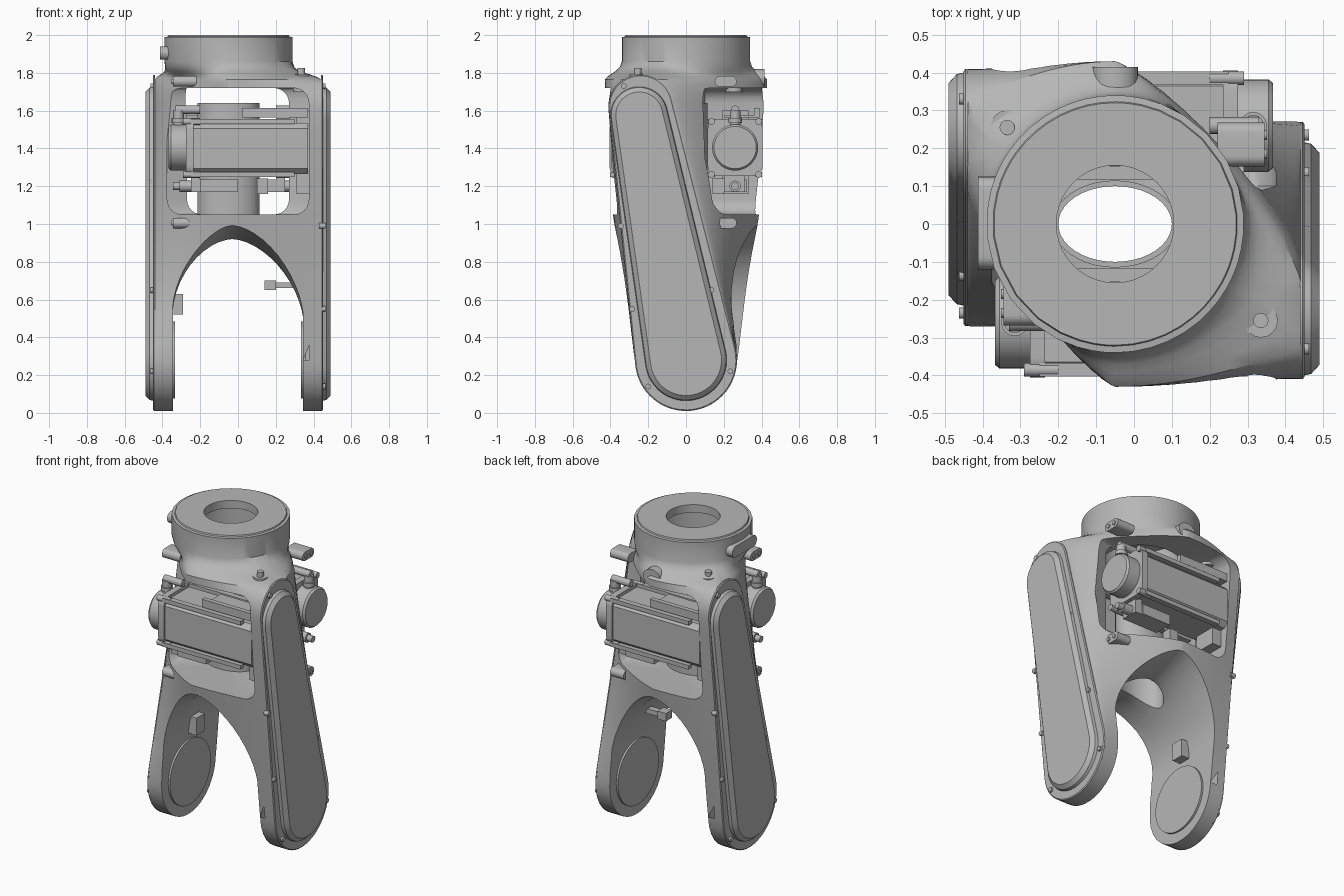
import bpy, bmesh
from math import sin, cos, pi, acos, atan2, hypot, sqrt

cube = bpy.data.objects.get("Cube")
if cube:
    bpy.data.objects.remove(cube)

grey = bpy.data.materials.new("cast grey")
grey.use_nodes = True
GREY = (0.47, 0.47, 0.47, 1)
grey.diffuse_color = GREY
grey.node_tree.nodes["Principled BSDF"].inputs["Base Color"].default_value = GREY

# Capsules given as upper and lower end circles: y, z, radius
ARM = ((-0.24, 1.62, 0.17), (0.0, 0.28, 0.27))
LID = ((-0.248, 1.575, 0.148), (0.0, 0.28, 0.212))
HUB = -0.05                 # x of the collar axis


def smooth(ob):
    bpy.ops.object.select_all(action='DESELECT')
    ob.select_set(True)
    bpy.context.view_layer.objects.active = ob
    bpy.ops.object.shade_smooth_by_angle(angle=0.55)


def loft(name, rings):
    """Skin a stack of rings with equal point counts and cap both ends."""
    bm = bmesh.new()
    rows = [[bm.verts.new(p) for p in ring] for ring in rings]
    n = len(rows[0])
    for a, b in zip(rows, rows[1:]):
        for i in range(n):
            j = (i + 1) % n
            bm.faces.new((a[i], a[j], b[j], b[i]))
    bm.faces.new(rows[0])
    bm.faces.new(rows[-1])
    bmesh.ops.recalc_face_normals(bm, faces=bm.faces)
    me = bpy.data.meshes.new(name)
    bm.to_mesh(me)
    bm.free()
    me.materials.append(grey)
    ob = bpy.data.objects.new(name, me)
    bpy.context.collection.objects.link(ob)
    smooth(ob)
    return ob


def place(axis, u, v, w):
    return {'x': (w, u, v), 'y': (u, w, v), 'z': (u, v, w)}[axis]


def prism(name, outline, axis, a, b):
    return loft(name, [[place(axis, u, v, w) for u, v in outline] for w in (a, b)])


def ellipse(u, v, ru, rv=None, n=40):
    rv = rv or ru
    return [(u + ru * cos(2 * pi * i / n), v + rv * sin(2 * pi * i / n)) for i in range(n)]


def rounded(u0, u1, v0, v1, r, n=6):
    pts = []
    for k, (u, v) in enumerate(((u1 - r, v1 - r), (u0 + r, v1 - r), (u0 + r, v0 + r), (u1 - r, v0 + r))):
        pts += [(u + r * cos((k + i / n) * pi / 2), v + r * sin((k + i / n) * pi / 2)) for i in range(n + 1)]
    return pts


def box(name, x, y, z):
    return prism(name, [(x[0], y[0]), (x[1], y[0]), (x[1], y[1]), (x[0], y[1])], 'z', *z)


def twin(ob):
    """Repeat a part turned half round the vertical axis."""
    other = ob.copy()
    other.name = "opposite_" + ob.name
    other.rotation_euler.z = pi
    bpy.context.collection.objects.link(other)


def cut(ob, cutter):
    mod = ob.modifiers.new("cut", 'BOOLEAN')
    mod.operation, mod.solver, mod.object = 'DIFFERENCE', 'EXACT', cutter
    bpy.context.view_layer.objects.active = ob
    bpy.ops.object.modifier_apply(modifier=mod.name)
    bpy.data.objects.remove(cutter)


def capsule(ends, inset, n=24):
    top, low = ends
    dy, dz = top[0] - low[0], top[1] - low[1]
    turn, a = atan2(dz, dy), acos((low[2] - top[2]) / hypot(dy, dz))
    pts = []
    for (y, z, r), start, end in ((top, turn - a, turn + a), (low, turn + a, turn + 2 * pi - a)):
        for i in range(n + 1):
            t = start + (end - start) * i / n
            pts.append((y + (r - inset) * cos(t), z + (r - inset) * sin(t)))
    return pts


def arm_span(z):
    """Front and rear y of the tilted arm at a height."""
    lo, hi = 9, -9
    for i in range(201):
        y, c, r = (l + (t - l) * i / 200 for t, l in zip(*ARM))
        if abs(z - c) < r:
            h = sqrt(r * r - (z - c) ** 2)
            lo, hi = min(lo, y - h), max(hi, y + h)
    return lo, hi


def face_y(z, front):
    """Depth of the front face at the collar axis."""
    if z < 0.35:
        return front
    if z > 1.68:
        return -0.43
    return min(front, -min(0.415, 0.285 + 0.145 * (z - 0.35)))


def half_ring(z, hub):
    """Arm edge, flat face, rounded corner and far arm's side."""
    front, rear = arm_span(min(z, 1.785))
    mid = face_y(z, front)
    pts = [(0.44 + (hub - 0.44) * i / 8, front + (mid - front) * sin(i * pi / 16)) for i in range(8)]
    for i in range(15):
        t = i / 14 * pi / 2
        pts.append((hub - (0.44 + hub) * sin(t) ** 1.6, -rear + (mid + rear) * max(cos(t), 0) ** 1.6))
    return pts + [(-0.44, -rear + (rear - front) * i / 4) for i in (1, 2, 3)]


def housing_ring(z, blend=0.0, radius=0.34):
    ring = []
    for x, y in half_ring(z, HUB) + [(-x, -y) for x, y in half_ring(z, -HUB)]:
        d = hypot(x - HUB, y)
        cx, cy = HUB + (x - HUB) / d * radius, y / d * radius
        ring.append((x + (cx - x) * blend, y + (cy - y) * blend, z))
    return ring


# Housing: two opposed arms merging into a shoulder and a round collar
levels = [0.011, 0.016, 0.025, 0.04, 0.07, 0.11, 0.16, 0.22, 0.28, 0.36, 0.5, 0.7, 0.9, 1.05, 1.25,
          1.4, 1.5, 1.6, 1.65, 1.7, 1.74, 1.765]
rings = [housing_ring(z) for z in levels]
rings += [housing_ring(z, b) for z, b in ((1.78, 0.15), (1.795, 0.4), (1.81, 0.65), (1.83, 0.88), (1.86, 1), (1.99, 1))]
rings += [housing_ring(1.992, 1, 0.323), housing_ring(2.0, 1, 0.32)]
housing = loft("housing", rings)

# Arch between the legs, flaring towards both faces
arch = [(0.345, -0.1)]
for i in range(25):
    t = pi * i / 24
    arch.append((0.345 * cos(t) * abs(cos(t)) ** 0.15 - 0.03 * sin(t), 0.5 + 0.42 * abs(sin(t)) ** 1.15))
arch.append((-0.345, -0.1))
cut(housing, loft("arch_cutter", [[(x, y, z * s) for x, z in arch]
                                  for y, s in ((-0.5, 1.12), (-0.15, 1), (0.15, 1), (0.5, 1.12))]))
# Motor bays front and back, joined by a narrower passage
cut(housing, loft("bay_cutter", [[(x, y, z) for x, z in rounded(-w, w, 1.05, 1.72, 0.08)] for y, w in
                                 ((-0.6, 0.375), (-0.1, 0.375), (-0.07, 0.27), (0.07, 0.27), (0.1, 0.375), (0.6, 0.375))]))
# Hollow collar with a thin top plate, and the shaft hole in the floor
cut(housing, prism("collar_cutter", ellipse(HUB, 0, 0.24), 'z', 1.6, 1.95))
cut(housing, prism("bore_cutter", ellipse(HUB, 0, 0.155), 'z', 1.9, 2.1))
cut(housing, prism("floor_cutter", ellipse(HUB, 0, 0.15, 0.1), 'z', 0.5, 1.2))
smooth(housing)

# Hollow shaft through the bay
shaft = prism("hollow_shaft", ellipse(HUB, 0, 0.165, 0.115), 'z', 1.02, 1.64)
cut(shaft, prism("shaft_cutter", ellipse(HUB, 0, 0.15, 0.1), 'z', 0.9, 1.8))
smooth(shaft)

# Belt covers: flange following the arm, with a chamfered lid
twin(loft("cover_flange", [[(x, y, z) for y, z in capsule(ARM, inset)] for x, inset in
                           ((0.439, 0), (0.445, 0), (0.45, 0.006))]))
twin(loft("cover_lid", [[(x, y, z) for y, z in capsule(LID, inset)] for x, inset in
                        ((0.44, -0.006), (0.468, 0), (0.49, 0.024))]))
for y, z in ((-0.33, 1.73), (-0.02, 1.22), (0.135, 0.65), (0.235, 0.22), (-0.2, 0.14), (-0.285, 0.55), (-0.345, 0.99)):
    twin(prism("cover_screw", ellipse(y, z, 0.015, n=12), 'x', 0.43, 0.462))

# Joint discs inside the leg ends
twin(prism("joint_disc", ellipse(0, 0.28, 0.205, n=48), 'x', 0.333, 0.36))

# Motor, seen at the front; its twin sits at the back
MY, MZ = -0.26, 1.405
twin(prism("motor_body", rounded(-0.395, -0.125, 1.265, 1.535, 0.03, 1), 'x', -0.24, 0.37))
twin(prism("motor_flange", rounded(-0.405, -0.115, 1.255, 1.555, 0.05), 'x', -0.275, -0.235))
twin(loft("motor_cap", [[(x, y, z) for y, z in ellipse(MY, MZ, r)] for x, r in
                        ((-0.25, 0.122), (-0.355, 0.122), (-0.367, 0.112))]))
for z in (1.262, 1.542):
    for y in (-0.385, -0.135):
        twin(box("motor_rail", (-0.25, 0.3), (y - 0.018, y + 0.018), (z - 0.013, z + 0.013)))
        twin(prism("flange_bolt", ellipse(y, z, 0.018, n=12), 'x', -0.29, -0.2))
twin(box("motor_top_plate", (0.02, 0.37), (-0.39, -0.36), (1.565, 1.615)))
twin(box("motor_top_shelf", (0.02, 0.37), (-0.39, -0.2), (1.565, 1.575)))
twin(box("upper_mount", (0.31, 0.375), (-0.33, -0.19), (1.52, 1.6)))
twin(box("lower_mount", (0.31, 0.375), (-0.33, -0.19), (1.16, 1.28)))

# Cable plugs above and below the motor
twin(prism("upper_plug", ellipse(-0.315, MY, 0.028, n=16), 'z', 1.51, 1.6))
twin(prism("upper_plug_collar", ellipse(-0.315, MY, 0.036, n=16), 'z', 1.535, 1.56))
twin(prism("upper_elbow", ellipse(MY, 1.605, 0.022, n=16), 'x', -0.33, -0.2))
twin(prism("lower_plug", ellipse(MY, 1.2, 0.03, n=16), 'x', -0.31, -0.19))
twin(prism("lower_plug_tip", ellipse(MY, 1.2, 0.02, n=16), 'x', -0.345, -0.3))
twin(box("plug_bracket", (-0.25, -0.2), (-0.31, -0.2), (1.17, 1.28)))
twin(box("cable_tray", (-0.2, 0.0), (-0.32, -0.2), (1.17, 1.235)))
twin(box("cable_clip", (0.1, 0.16), (-0.2, -0.14), (1.16, 1.24)))

# Rounded lugs with paired screws beside the motor bay
for z, end, root in ((1.755, -0.345, -0.22), (1.005, -0.345, -0.25)):
    twin(prism("side_lug", rounded(-0.268, -0.152, z - 0.028, z + 0.028, 0.027), 'x', end, root))
    for y in (-0.235, -0.185):
        twin(prism("lug_screw", ellipse(y, z, 0.013, n=12), 'x', end - 0.006, end + 0.01))

# Collar lug, shoulder nubs and shoulder boss
prism("collar_lug", rounded(-0.12, 0.125, 1.87, 1.94, 0.034), 'x', -0.412, -0.33)
twin(prism("shoulder_nub", ellipse(0.335, -0.255, 0.02, n=16), 'z', 1.7, 1.825))
twin(prism("nub_pad", ellipse(0.335, -0.255, 0.045, n=16), 'z', 1.7, 1.795))
prism("shoulder_boss", ellipse(HUB, 1.77, 0.06, 0.05), 'y', 0.35, 0.415)

# Small blocks under the arch
box("left_arch_block", (0.14, 0.2), (-0.06, 0.0), (0.65, 0.7))
box("left_arch_bracket", (0.19, 0.33), (-0.05, -0.01), (0.66, 0.69))
box("right_arch_block", (-0.36, -0.29), (0.0, 0.08), (0.52, 0.63))
